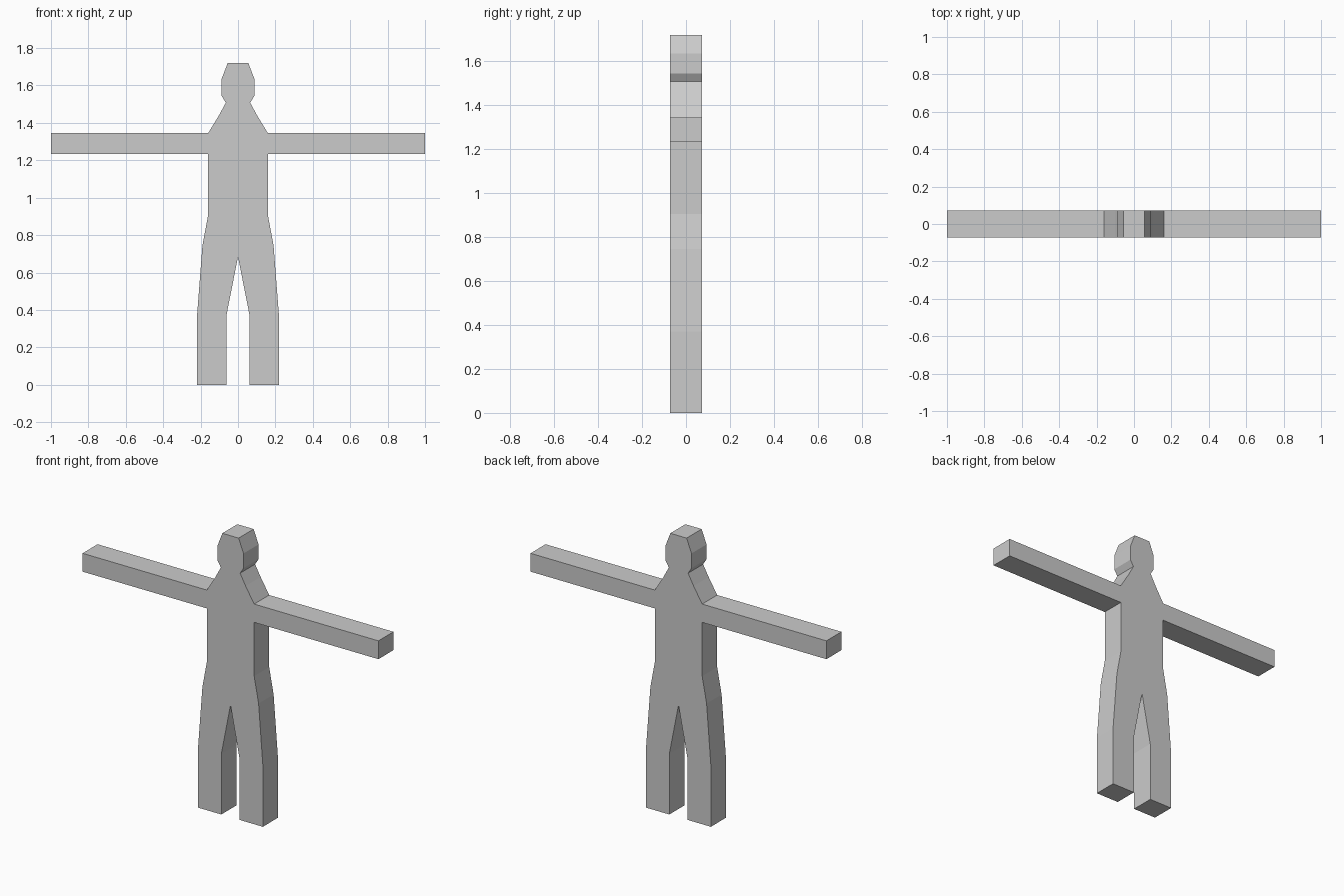
import bpy
import bmesh

cube = bpy.data.objects.get("Cube")
if cube:
    bpy.data.objects.remove(cube, do_unlink=True)

DEPTH = 0.145

# Plain grey material
grey = bpy.data.materials.new("plain_grey")
grey.use_nodes = True
colour = (0.6, 0.6, 0.6, 1.0)
grey.diffuse_color = colour
grey.node_tree.nodes["Principled BSDF"].inputs["Base Color"].default_value = colour

# Half outline of the figure, from head top down to the crotch
half = [
    (0.055, 1.72), (0.088, 1.635), (0.088, 1.545), (0.065, 1.508),  # head
    (0.102, 1.44), (0.16, 1.345),                                   # neck and shoulder
    (1.0, 1.345), (1.0, 1.233), (0.16, 1.233),                      # arm
    (0.16, 0.905), (0.19, 0.745),                                   # waist and hip
    (0.219, 0.37), (0.219, 0.0), (0.062, 0.0), (0.062, 0.37),       # leg
]
crotch = [(0.0, 0.685)]
outline = half + crotch + [(-x, z) for x, z in reversed(half)]

# Extrude the outline front to back
bm = bmesh.new()
verts = [bm.verts.new((x, -DEPTH / 2, z)) for x, z in outline]
front = bm.faces.new(verts)
result = bmesh.ops.extrude_face_region(bm, geom=[front], use_keep_orig=True)
back = [v for v in result["geom"] if isinstance(v, bmesh.types.BMVert)]
bmesh.ops.translate(bm, verts=back, vec=(0, DEPTH, 0))

# Split the concave front and back into clean triangles
caps = [f for f in bm.faces if len(f.verts) > 4]
bmesh.ops.triangulate(bm, faces=caps)
bmesh.ops.recalc_face_normals(bm, faces=bm.faces)

mesh = bpy.data.meshes.new("human_figure")
bm.to_mesh(mesh)
bm.free()
mesh.materials.append(grey)
figure = bpy.data.objects.new("human_figure", mesh)
bpy.context.collection.objects.link(figure)
